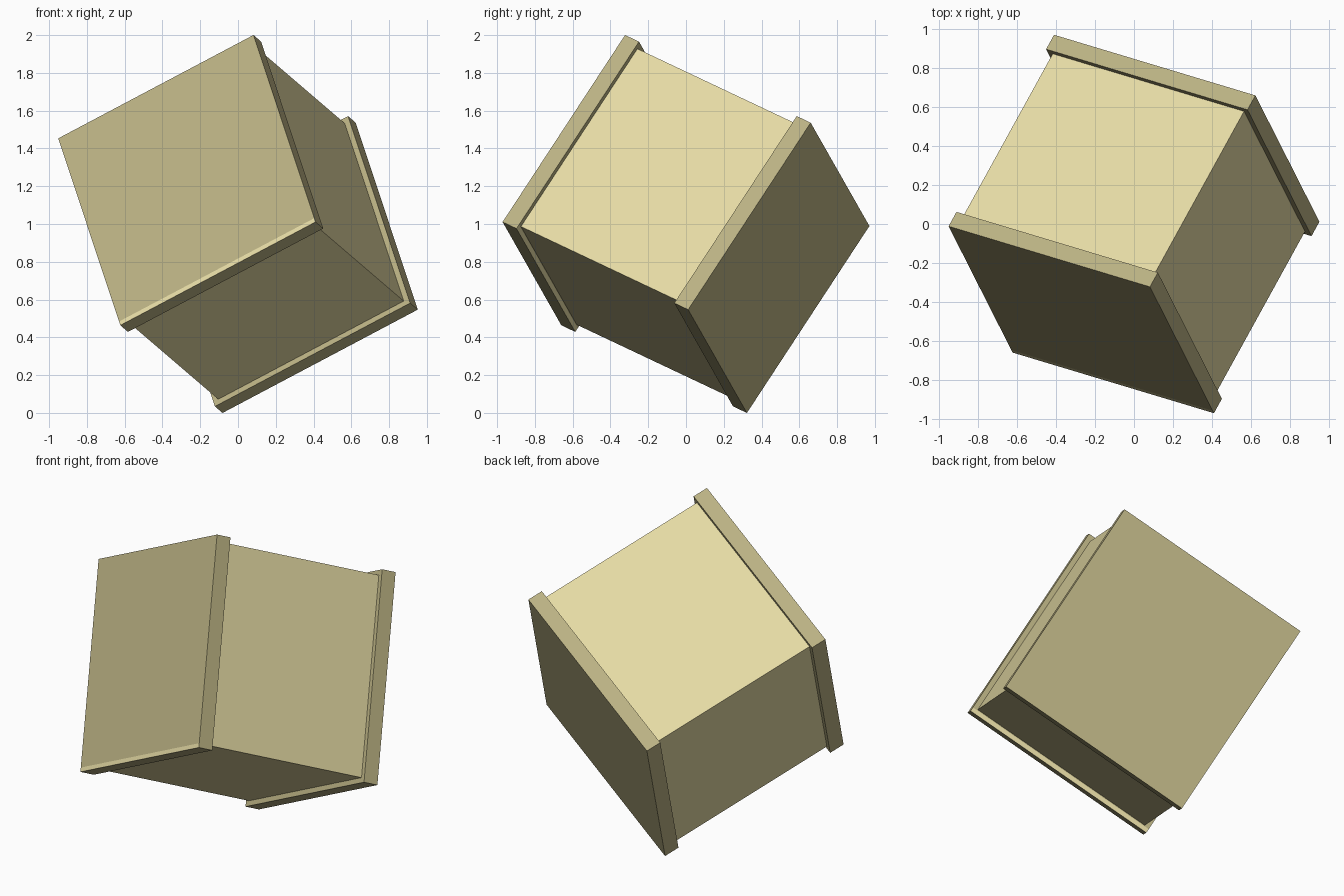
import bpy, bmesh
from mathutils import Vector, Matrix

if "Cube" in bpy.data.objects:
    bpy.data.objects.remove(bpy.data.objects["Cube"])


def material(name, rgb):
    m = bpy.data.materials.new(name)
    m.diffuse_color = (*rgb, 1)
    m.use_nodes = True
    m.node_tree.nodes["Principled BSDF"].inputs["Base Color"].default_value = m.diffuse_color
    return m


light = material("light sand", (0.78, 0.70, 0.37))
dark = material("dark sand", (0.49, 0.44, 0.227))

# Tilted axes of the crate: width, length (towards the near panel), height
u = Vector((0.854, -0.257, 0.452)).normalized()
v = Vector((-0.271, 0.529, 0.804))
v = (v - u * v.dot(u)).normalized()
n = u.cross(v)
tilt = Matrix((u, -n, v)).transposed().to_4x4()
tilt.translation = (0, 0, 1)

HU, HN, HV = 0.605, 0.607, 0.614   # half sizes
THICK, INSET, STRIP = 0.091, 0.03, 0.025


def box(name, half, y, mats, strip=False):
    bm = bmesh.new()
    bmesh.ops.create_cube(bm, size=2)
    bmesh.ops.scale(bm, vec=half, verts=bm.verts)
    bmesh.ops.translate(bm, vec=(0, y, 0), verts=bm.verts)
    if strip:
        # light strip along the lower edge of the broad faces
        z = -half[2] + STRIP
        bmesh.ops.bisect_plane(bm, geom=bm.verts[:] + bm.edges[:] + bm.faces[:],
                               plane_co=(0, 0, z), plane_no=(0, 0, 1))
        bm.normal_update()
        for f in bm.faces:
            if abs(f.normal.y) > 0.9 and f.calc_center_median().z < z:
                f.material_index = 1
    bm.transform(tilt)
    bmesh.ops.recalc_face_normals(bm, faces=bm.faces)
    me = bpy.data.meshes.new(name)
    bm.to_mesh(me)
    bm.free()
    for m in mats:
        me.materials.append(m)
    ob = bpy.data.objects.new(name, me)
    bpy.context.collection.objects.link(ob)


# Inner body and the two end panels
box("crate_body", (HU - INSET, HN - THICK, HV - INSET), 0, [light])
box("near_panel", (HU, THICK / 2, HV), -HN + THICK / 2, [dark, light], strip=True)
box("far_panel", (HU, THICK / 2, HV), HN - THICK / 2, [dark])
